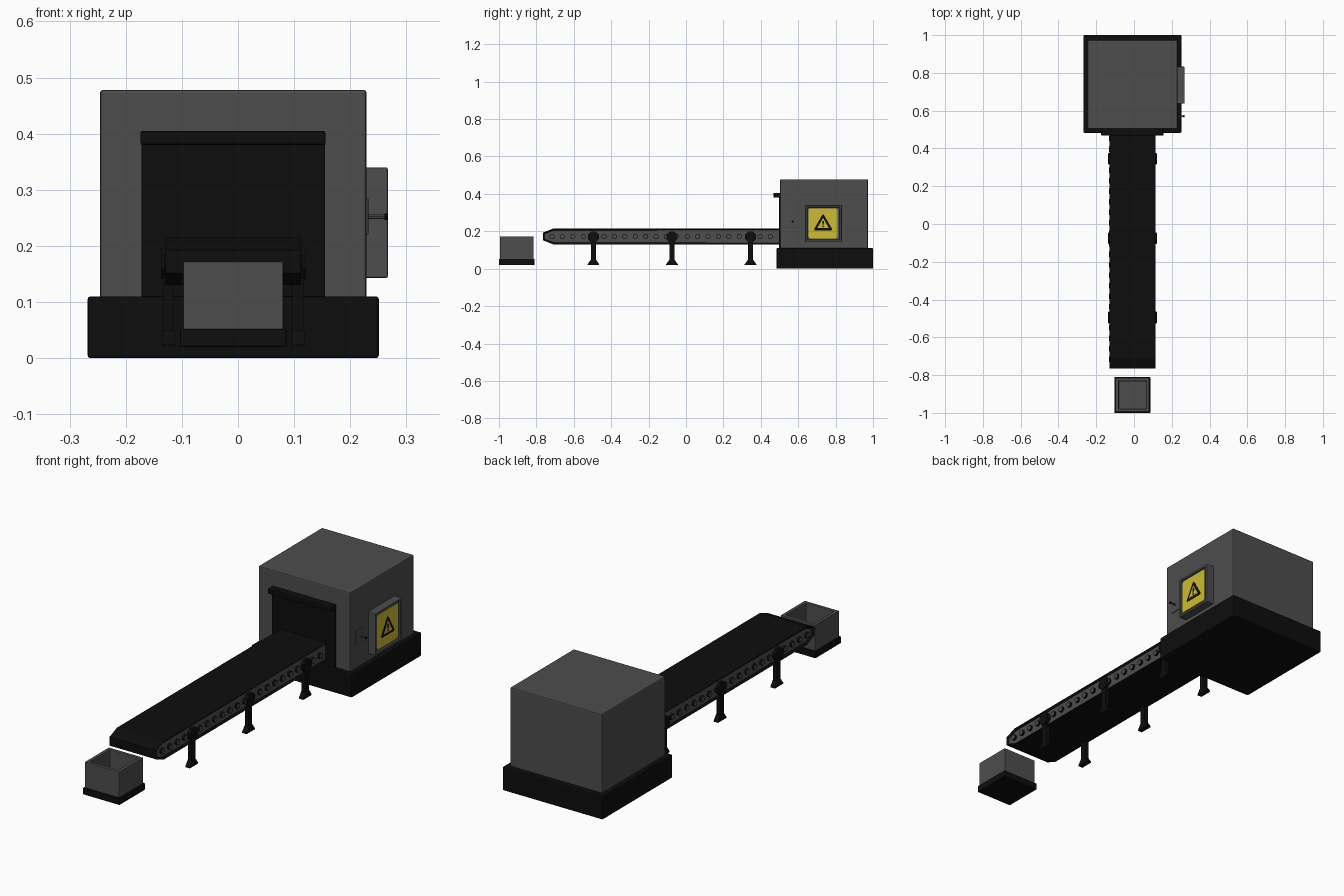
import bpy, bmesh, math
from mathutils import Matrix, Vector

if "Cube" in bpy.data.objects:
    bpy.data.objects.remove(bpy.data.objects["Cube"], do_unlink=True)


def material(name, rgb):
    m = bpy.data.materials.new(name)
    m.use_nodes = True
    m.diffuse_color = (*rgb, 1)
    m.node_tree.nodes["Principled BSDF"].inputs["Base Color"].default_value = (*rgb, 1)
    return m


GREY = material("machine grey", (0.075, 0.075, 0.075))
BLACK = material("rubber black", (0.004, 0.004, 0.004))
YELLOW = material("warning yellow", (0.61, 0.50, 0.035))

CX = -0.0085  # shared centre line


def finish(name, bm, mats, bevel=0):
    bmesh.ops.recalc_face_normals(bm, faces=bm.faces)
    mesh = bpy.data.meshes.new(name)
    bm.to_mesh(mesh)
    bm.free()
    ob = bpy.data.objects.new(name, mesh)
    bpy.context.collection.objects.link(ob)
    for m in mats:
        mesh.materials.append(m)
    if bevel:
        mod = ob.modifiers.new("soft edges", "BEVEL")
        mod.width = bevel
        mod.segments = 2
        mod.limit_method = "ANGLE"
    return ob


def prism_bm(bm, points, x0, x1):
    """Extrude a (y, z) outline along x."""
    f = bm.faces.new([bm.verts.new((x0, y, z)) for y, z in points])
    res = bmesh.ops.extrude_face_region(bm, geom=[f])
    verts = [v for v in res["geom"] if isinstance(v, bmesh.types.BMVert)]
    bmesh.ops.translate(bm, verts=verts, vec=(x1 - x0, 0, 0))
    bmesh.ops.recalc_face_normals(bm, faces=bm.faces)


def facing(bm, direction):
    bm.normal_update()
    return [f for f in bm.faces if f.normal.dot(Vector(direction)) > 0.99]


def prism(name, points, x0, x1, mat, bevel=0):
    bm = bmesh.new()
    prism_bm(bm, points, x0, x1)
    return finish(name, bm, [mat], bevel)


def rect(y0, y1, z0, z1, cut=0):
    if not cut:
        return [(y0, z0), (y1, z0), (y1, z1), (y0, z1)]
    return [(y0 + cut, z0), (y1 - cut, z0), (y1, z0 + cut), (y1, z1 - cut),
            (y1 - cut, z1), (y0 + cut, z1), (y0, z1 - cut), (y0, z0 + cut)]


def box(name, x0, x1, y0, y1, z0, z1, mat, bevel=0):
    return prism(name, rect(y0, y1, z0, z1), x0, x1, mat, bevel)


def circle(y, z, r, n, turn=0):
    return [(y + r * math.cos(turn + i * math.tau / n),
             z + r * math.sin(turn + i * math.tau / n)) for i in range(n)]


# Machine housing, plinth and doorway
box("plinth", -0.268, 0.251, 0.483, 1.0, 0, 0.11, BLACK, 0.005)
box("housing", -0.246, 0.229, 0.503, 0.973, 0.105, 0.478, GREY, 0.005)
box("doorway_curtain", -0.172, 0.155, 0.497, 0.506, 0.108, 0.39, BLACK)
box("doorway_hood", -0.174, 0.156, 0.468, 0.505, 0.38, 0.405, BLACK, 0.004)

# Warning cabinet with a recessed door
bm = bmesh.new()
prism_bm(bm, rect(0.637, 0.833, 0.143, 0.34), 0.225, 0.267)
bmesh.ops.inset_individual(bm, faces=facing(bm, (1, 0, 0)), thickness=0.015, depth=0)
door = max(bm.faces, key=lambda f: (round(f.calc_center_median().x, 3),
                                    f.calc_area()))
bmesh.ops.inset_individual(bm, faces=[door], thickness=0.001, depth=-0.008)
finish("warning_cabinet", bm, [GREY], 0.003)

# Warning sign: thin stacked plates
prism("sign_plate", rect(0.655, 0.811, 0.162, 0.323, 0.008), 0.258, 0.262, YELLOW)


def triangle(y, z, r, cut):
    corners = [Vector(p) for p in circle(y, z, r, 3, math.pi / 2)]
    pts = []
    for i, c in enumerate(corners):
        pts += [c.lerp(corners[i - 1], cut), c.lerp(corners[(i + 1) % 3], cut)]
    return [tuple(p) for p in pts]


prism("sign_triangle", triangle(0.733, 0.235, 0.06, 0.07), 0.261, 0.2632, BLACK)
prism("sign_triangle_centre", triangle(0.733, 0.235, 0.037, 0.03), 0.262, 0.2642, YELLOW)
prism("sign_mark", [(0.7305, 0.232), (0.7355, 0.232), (0.738, 0.256), (0.728, 0.256)],
      0.263, 0.2652, BLACK)
prism("sign_mark_dot", circle(0.733, 0.225, 0.004, 10), 0.263, 0.2652, BLACK)

# Switch beside the cabinet
box("switch_plate", 0.226, 0.2325, 0.54, 0.60, 0.22, 0.285, GREY, 0.002)
prism("switch_stem", circle(0.57, 0.252, 0.004, 8), 0.23, 0.263, GREY)
prism("switch_tip", circle(0.57, 0.252, 0.006, 8), 0.261, 0.267, BLACK)

# Conveyor: belt loop with recessed grey sides
bm = bmesh.new()
prism_bm(bm, [(-0.765, 0.152), (-0.71, 0.13), (0.505, 0.13), (0.505, 0.215),
              (-0.71, 0.215), (-0.765, 0.193)], CX - 0.121, CX + 0.121)
sides = facing(bm, (1, 0, 0)) + facing(bm, (-1, 0, 0))
bmesh.ops.inset_individual(bm, faces=sides, thickness=0.011, depth=-0.008)
for f in sides:
    f.material_index = 1
finish("conveyor_belt", bm, [BLACK, GREY])

# Rollers: dark rims with grey end caps
bm = bmesh.new()
for i in range(22):
    prism_bm(bm, circle(-0.716 + i * 0.0556, 0.172, 0.0135, 14), CX - 0.123, CX + 0.123)
caps = facing(bm, (1, 0, 0)) + facing(bm, (-1, 0, 0))
bmesh.ops.inset_individual(bm, faces=caps, thickness=0.0025, depth=0)
for f in caps:
    f.material_index = 1
finish("conveyor_rollers", bm, [BLACK, GREY])

# Legs: bracket, post and flared foot on both sides
for n, y in enumerate((-0.495, -0.075, 0.345)):
    for side, s in (("left", 1), ("right", -1)):
        def span(a, b):
            return CX + s * a, CX + s * b
        tag = f"{side}_{n + 1}"
        prism("leg_bracket_" + tag, circle(y, 0.17, 0.031, 8, math.pi / 8),
              *span(0.108, 0.129), BLACK)
        prism("leg_post_" + tag, rect(y - 0.014, y + 0.014, 0.04, 0.16),
              *span(0.106, 0.125), BLACK)
        bm = bmesh.new()
        prism_bm(bm, [(y - 0.031, 0.02), (y + 0.031, 0.02), (y + 0.031, 0.024),
                      (y + 0.014, 0.048), (y - 0.014, 0.048), (y - 0.031, 0.024)],
                 *span(0.104, 0.127))
        finish("leg_foot_" + tag, bm, [BLACK])

# Collecting bin on a dark tray
box("bin_tray", CX - 0.095, CX + 0.095, -1.0, -0.81, 0.02, 0.052, BLACK, 0.003)
bm = bmesh.new()
prism_bm(bm, rect(-0.994, -0.816, 0.05, 0.172), CX - 0.089, CX + 0.089)
top = facing(bm, (0, 0, 1))
bmesh.ops.inset_individual(bm, faces=top, thickness=0.022, depth=0)
bmesh.ops.inset_individual(bm, faces=top, thickness=0.002, depth=-0.1)
finish("bin", bm, [GREY], 0.002)
